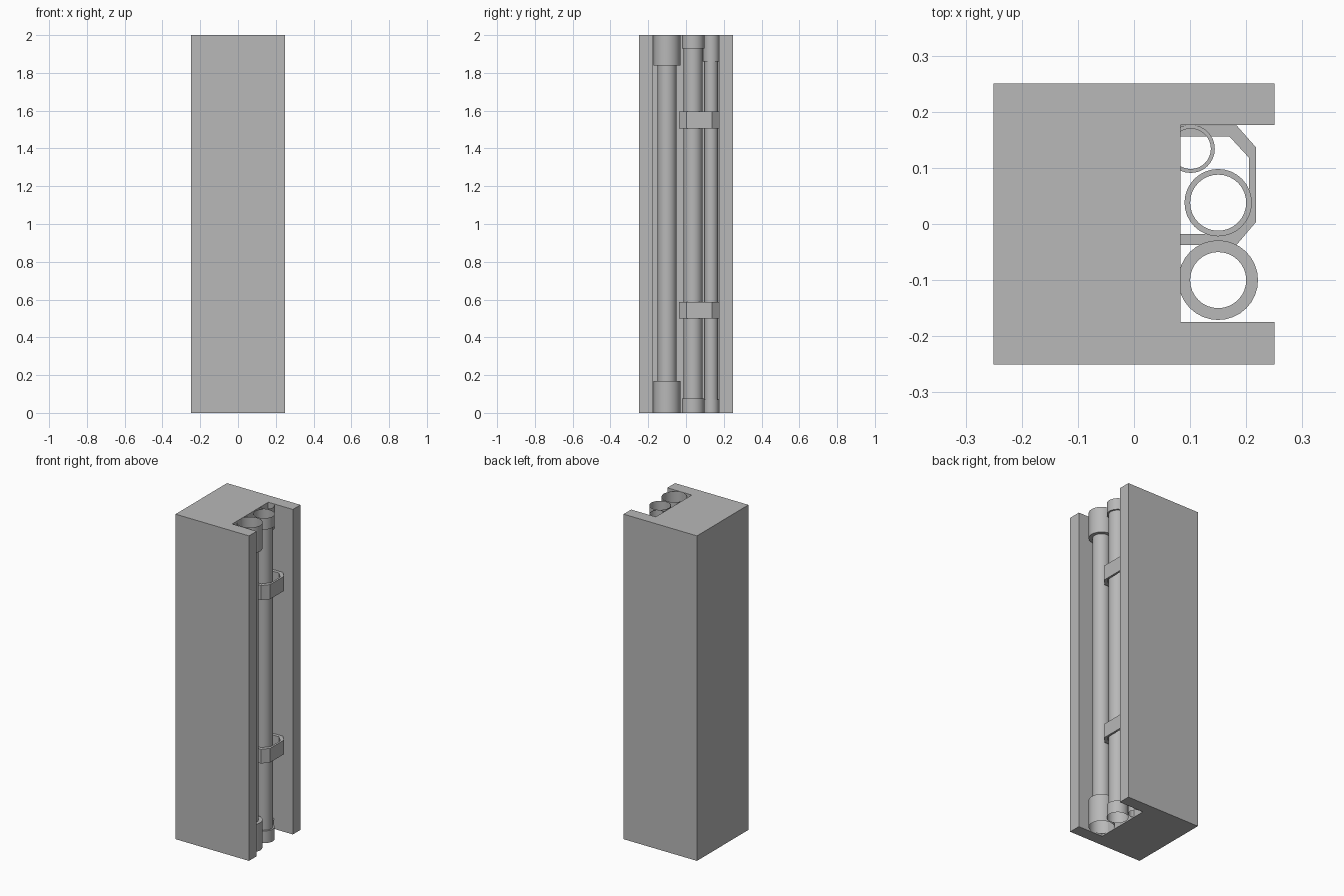
import bpy, math

if "Cube" in bpy.data.objects:
    bpy.data.objects.remove(bpy.data.objects["Cube"])

grey = bpy.data.materials.new("dark_grey")
grey.diffuse_color = (0.48, 0.48, 0.48, 1)
grey.use_nodes = True
grey.node_tree.nodes["Principled BSDF"].inputs["Base Color"].default_value = grey.diffuse_color


def make_object(name, verts, faces):
    mesh = bpy.data.meshes.new(name)
    mesh.from_pydata(verts, [], faces)
    mesh.update()
    mesh.materials.append(grey)
    obj = bpy.data.objects.new(name, mesh)
    bpy.context.collection.objects.link(obj)
    return obj


def smooth(obj, degrees):
    bpy.context.view_layer.objects.active = obj
    obj.select_set(True)
    bpy.ops.object.shade_smooth_by_angle(angle=math.radians(degrees))
    obj.select_set(False)


def prism(name, outline, z0, z1):
    """Extrude a counter-clockwise outline between two heights."""
    n = len(outline)
    verts = [(x, y, z) for z in (z0, z1) for x, y in outline]
    faces = [tuple(reversed(range(n))), tuple(range(n, 2 * n))]
    faces += [(i, (i + 1) % n, n + (i + 1) % n, n + i) for i in range(n)]
    return make_object(name, verts, faces)


def pipe(name, cx, cy, profile, segments=32):
    """Open thin-walled tube lathed from (radius, z) pairs."""
    verts, faces = [], []
    for r, z in profile:
        for i in range(segments):
            a = 2 * math.pi * i / segments
            verts.append((cx + r * math.cos(a), cy + r * math.sin(a), z))
    for k in range(len(profile) - 1):
        for i in range(segments):
            j = (i + 1) % segments
            a, b = k * segments, (k + 1) * segments
            faces.append((a + i, a + j, b + j, b + i))
    smooth(make_object(name, verts, faces), 35)


# Pillar with a full-height channel on its right side
prism("pillar", [(-0.25, -0.25), (0.25, -0.25), (0.25, -0.175), (0.083, -0.175),
                 (0.083, 0.176), (0.25, 0.176), (0.25, 0.25), (-0.25, 0.25)], 0, 2)

# Pipes with wider open collars: centre, pipe radius, (radius, height) below and above
pipes = [
    ("large_pipe", 0.15, -0.10, 0.05, (0.071, 0.17), (0.071, 1.84)),
    ("middle_pipe", 0.15, 0.038, 0.05, (0.06, 0.075), (0.06, 1.93)),
    ("small_pipe", 0.101, 0.134, 0.036, (0.041, 0.07), (0.043, 1.86)),
]
for name, cx, cy, r, (rb, zb), (rt, zt) in pipes:
    pipe(name, cx, cy, [(rb, 0), (rb, zb), (r, zb), (r, zt), (rt, zt), (rt, 2)])

# Chamfered straps around the two rear pipes
outer = [(0.08, -0.037), (0.183, -0.037), (0.217, 0.003),
         (0.217, 0.137), (0.183, 0.1755), (0.08, 0.1755)]
inner = [(0.08, 0.156), (0.17, 0.156), (0.205, 0.118),
         (0.205, 0.022), (0.17, -0.018), (0.08, -0.018)]
n = len(outer)
for name, z0, z1 in (("lower_strap", 0.50, 0.587), ("upper_strap", 1.505, 1.595)):
    inn = inner[::-1]
    verts = [(x, y, z) for z in (z0, z1) for ring in (outer, inn) for x, y in ring]
    faces = []
    o, p, q, s = 0, n, 2 * n, 3 * n
    for i in range(n - 1):
        j = i + 1
        faces += [(o + i, o + j, q + j, q + i), (p + j, p + i, s + i, s + j),
                  (q + i, q + j, s + j, s + i), (o + j, o + i, p + i, p + j)]
    faces += [(p, o, q, s), (o + n - 1, p + n - 1, s + n - 1, q + n - 1)]
    make_object(name, verts, faces)
